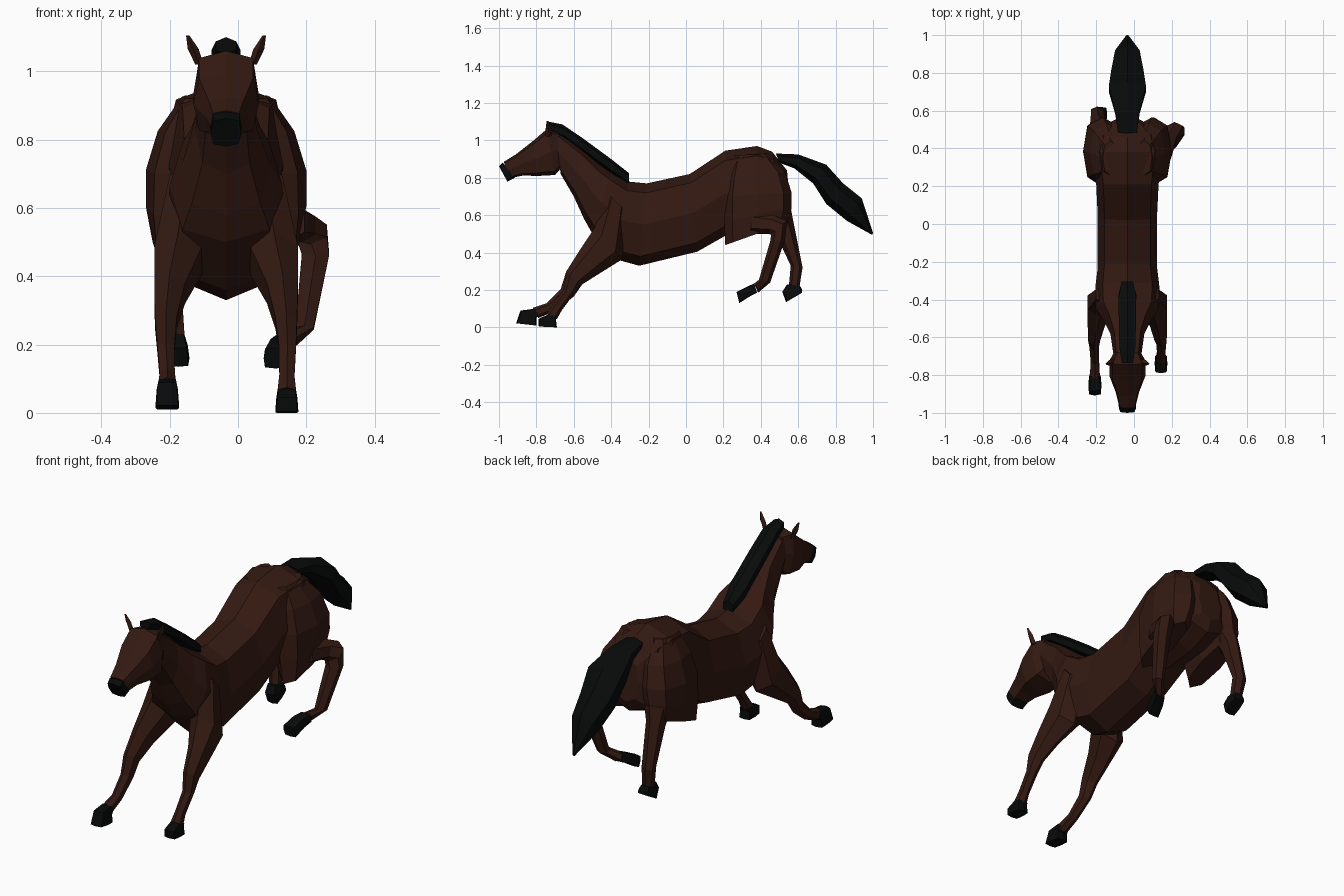
import bpy, bmesh, math

X0 = -0.035  # symmetry plane of the horse


def material(name, rgb):
    m = bpy.data.materials.new(name)
    m.diffuse_color = (*rgb, 1)
    return m


COAT = material("dark_brown", (0.034, 0.010, 0.006))
BLACK = material("black", (0.0025, 0.003, 0.003))


def spow(v, p):
    return math.copysign(abs(v) ** p, v) if abs(v) > 1e-6 else 0.0


def loft(name, rings, mat, n=6, side=1, power=1.0):
    """Skin n-sided rings; each ring is (y1, z1, y2, z2, half_width, x_centre):
    the two outline points seen from the side, plus its width."""
    bm = bmesh.new()
    widest = max(math.sin(2 * math.pi * k / n) for k in range(n)) ** power
    loops = []
    for y1, z1, y2, z2, w, xc in rings:
        loop = []
        for k in range(n):
            t = 2 * math.pi * k / n
            c, s = spow(math.cos(t), power), spow(math.sin(t), power) / widest
            loop.append(bm.verts.new((X0 + side * xc + w * s,
                                      (y1 + y2) / 2 + c * (y1 - y2) / 2,
                                      (z1 + z2) / 2 + c * (z1 - z2) / 2)))
        loops.append(loop)
    for a, b in zip(loops, loops[1:]):
        for k in range(n):
            j = (k + 1) % n
            bm.faces.new((a[k], a[j], b[j], b[k]))
    bm.faces.new(loops[0])
    bm.faces.new(loops[-1])
    bmesh.ops.recalc_face_normals(bm, faces=bm.faces)
    me = bpy.data.meshes.new(name)
    bm.to_mesh(me)
    bm.free()
    me.materials.append(mat)
    ob = bpy.data.objects.new(name, me)
    bpy.context.collection.objects.link(ob)
    return ob


def hoof(name, rings, side=1):
    return loft(name, rings, BLACK, 8, side, .35)


# Trunk and neck, rump to throat
loft("body", [
    (.54, .84, .56, .62, .07, 0),
    (.46, .94, .53, .56, .16, 0),
    (.38, .97, .40, .51, .19, 0),
    (.21, .945, .21, .49, .165, 0),
    (.02, .82, .06, .405, .157, 0),
    (-.21, .77, -.25, .33, .157, 0),
    (-.31, .78, -.36, .36, .17, 0),
    (-.40, .83, -.50, .50, .165, 0),
    (-.46, .87, -.545, .58, .13, 0),
    (-.56, .96, -.60, .70, .09, 0),
    (-.70, 1.06, -.67, .82, .075, 0)], COAT, 8, power=.75)

# Head and muzzle
loft("head", [
    (-.68, 1.05, -.66, .86, .065, 0),
    (-.745, 1.06, -.70, .815, .095, 0),
    (-.82, .995, -.79, .81, .095, 0),
    (-.91, .925, -.87, .812, .062, 0),
    (-.975, .885, -.935, .80, .046, 0)], COAT, 8, power=.55)
loft("muzzle", [
    (-.98, .882, -.915, .80, .047, 0),
    (-1.0, .862, -.955, .78, .045, 0)], BLACK, 8, power=.55)

# Mane along the crest
loft("mane", [
    (-.305, .825, -.305, .76, .03, 0),
    (-.40, .90, -.37, .80, .047, 0),
    (-.55, 1.01, -.52, .91, .045, 0),
    (-.66, 1.085, -.64, 1.0, .042, 0),
    (-.735, 1.10, -.735, 1.05, .03, 0)], BLACK, 6)

# Flowing tail
loft("tail", [
    (.48, .93, .50, .88, .05, 0),
    (.60, .925, .58, .85, .065, 0),
    (.75, .87, .68, .77, .098, 0),
    (.84, .77, .75, .66, .085, 0),
    (.94, .69, .86, .57, .065, 0),
    (1.0, .505, .995, .495, .006, 0)], BLACK, 6)

# Parts that mirror left to right
for side, tag in ((1, "right"), (-1, "left")):
    loft("ear_" + tag, [
        (-.75, 1.02, -.715, 1.02, .012, .078),
        (-.75, 1.065, -.72, 1.065, .016, .096),
        (-.745, 1.105, -.735, 1.105, .005, .112)], COAT, 4, side)
    loft("thigh_" + tag, [
        (.26, .92, .44, .93, .04, .09),
        (.225, .82, .53, .83, .09, .11),
        (.205, .70, .565, .72, .105, .13),
        (.205, .57, .565, .64, .095, .14),
        (.21, .44, .545, .56, .06, .155)], COAT, 8, side, .8)
    loft("front_upper_leg_" + tag, [
        (-.42, .72, -.32, .62, .05, .115),
        (-.49, .53, -.34, .365, .07, .14),
        (-.57, .41, -.46, .29, .045, .165),
        (-.64, .30, -.555, .23, .032, .176)], COAT, 6, side)

# Front lower legs and hooves
loft("front_lower_leg_right", [
    (-.64, .30, -.555, .23, .032, .176),
    (-.655, .20, -.595, .185, .025, .18),
    (-.715, .12, -.665, .09, .022, .178),
    (-.745, .075, -.69, .045, .027, .178)], COAT)
hoof("front_hoof_right", [
    (-.735, .07, -.69, .055, .028, .178),
    (-.79, .045, -.695, .04, .031, .178),
    (-.787, .005, -.69, 0, .034, .178)])
loft("front_lower_leg_left", [
    (-.64, .30, -.555, .23, .032, .176),
    (-.67, .205, -.60, .165, .025, .176),
    (-.745, .13, -.705, .085, .022, .172),
    (-.82, .105, -.79, .05, .026, .172)], COAT, 6, -1)
hoof("front_hoof_left", [
    (-.81, .10, -.785, .07, .028, .172),
    (-.885, .09, -.80, .05, .031, .172),
    (-.908, .022, -.80, .01, .035, .172)], -1)

# Hind right leg: hock flexed outward, hoof tucked under
loft("hind_leg_right", [
    (.34, .50, .36, .62, .05, .18),
    (.44, .50, .47, .60, .042, .22),
    (.455, .495, .54, .57, .045, .25),
    (.45, .46, .53, .47, .04, .262),
    (.39, .255, .45, .24, .027, .23),
    (.365, .235, .385, .185, .027, .18)], COAT)
hoof("hind_hoof_right", [
    (.365, .235, .38, .185, .028, .178),
    (.33, .22, .34, .165, .033, .16),
    (.27, .19, .285, .13, .035, .145)])

# Hind left leg: stretched down and back
loft("hind_leg_left", [
    (.40, .62, .56, .64, .06, .14),
    (.48, .50, .575, .56, .04, .155),
    (.56, .33, .623, .32, .032, .16),
    (.55, .22, .607, .22, .027, .148)], COAT, 6, -1)
hoof("hind_hoof_left", [
    (.54, .23, .607, .225, .026, .147),
    (.515, .19, .62, .205, .031, .143),
    (.535, .135, .62, .185, .033, .14)], -1)
